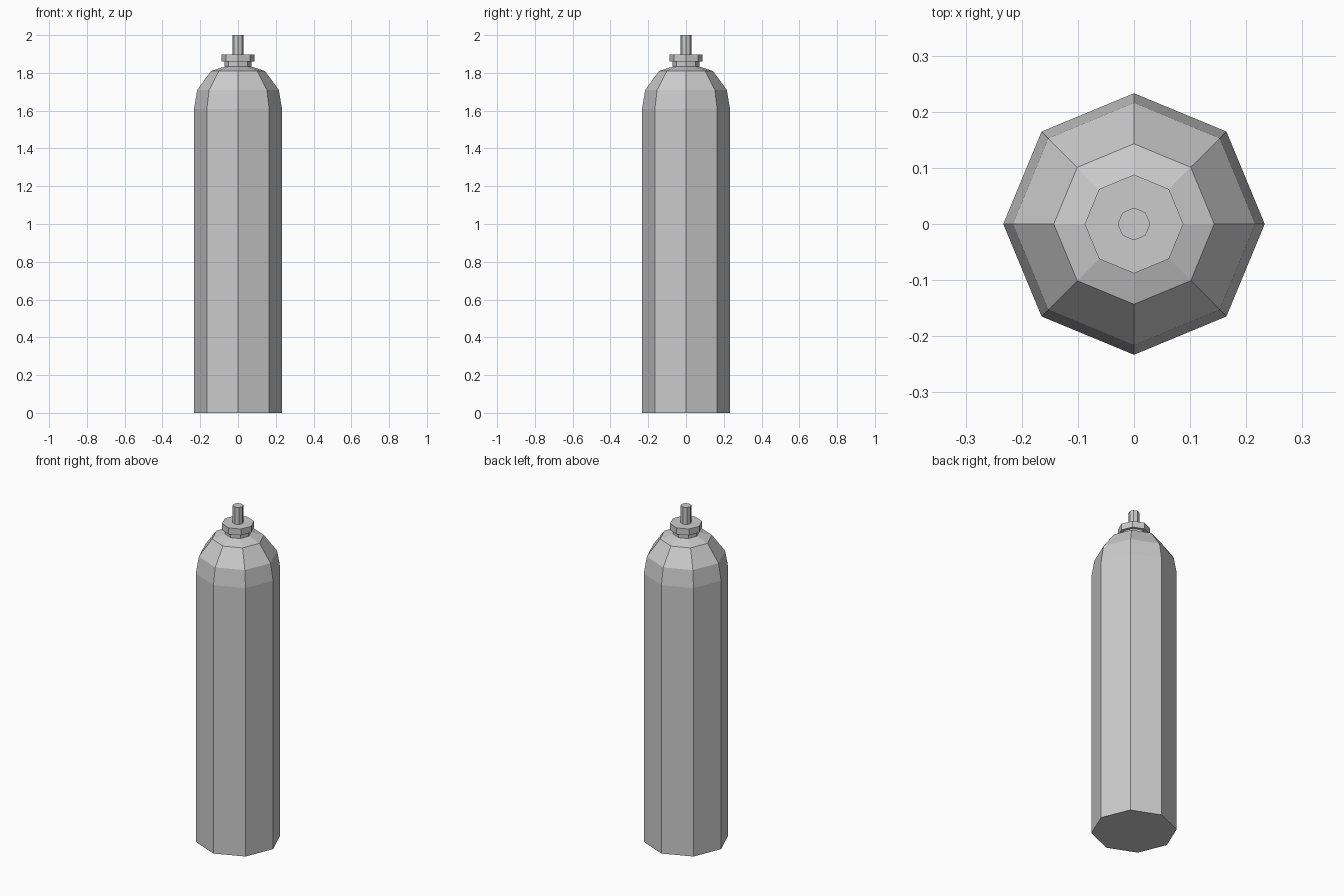
import bpy, bmesh
from math import cos, sin, pi

if "Cube" in bpy.data.objects:
    bpy.data.objects.remove(bpy.data.objects["Cube"])

SIDES = 8


def lathe(name, profile):
    """Closed eight-sided solid from (radius, height) pairs, bottom to top."""
    bm = bmesh.new()
    rings = [[bm.verts.new((r * cos(2 * pi * i / SIDES), r * sin(2 * pi * i / SIDES), z))
              for i in range(SIDES)] for r, z in profile]
    for low, high in zip(rings, rings[1:]):
        for i in range(SIDES):
            j = (i + 1) % SIDES
            bm.faces.new((low[i], low[j], high[j], high[i]))
    bm.faces.new(rings[0][::-1])
    bm.faces.new(rings[-1])
    mesh = bpy.data.meshes.new(name)
    bm.to_mesh(mesh)
    bm.free()
    obj = bpy.data.objects.new(name, mesh)
    bpy.context.collection.objects.link(obj)
    return obj


# Cylinder body with domed shoulder, neck, collar and valve stem in one skin
lathe("gas_cylinder", [
    (0.233, 0.0), (0.233, 1.61), (0.216, 1.71), (0.143, 1.81),  # body and shoulder
    (0.071, 1.833), (0.071, 1.86),                              # neck
    (0.088, 1.86), (0.088, 1.898),                              # collar
    (0.029, 1.898), (0.029, 2.0),                               # valve stem
])
